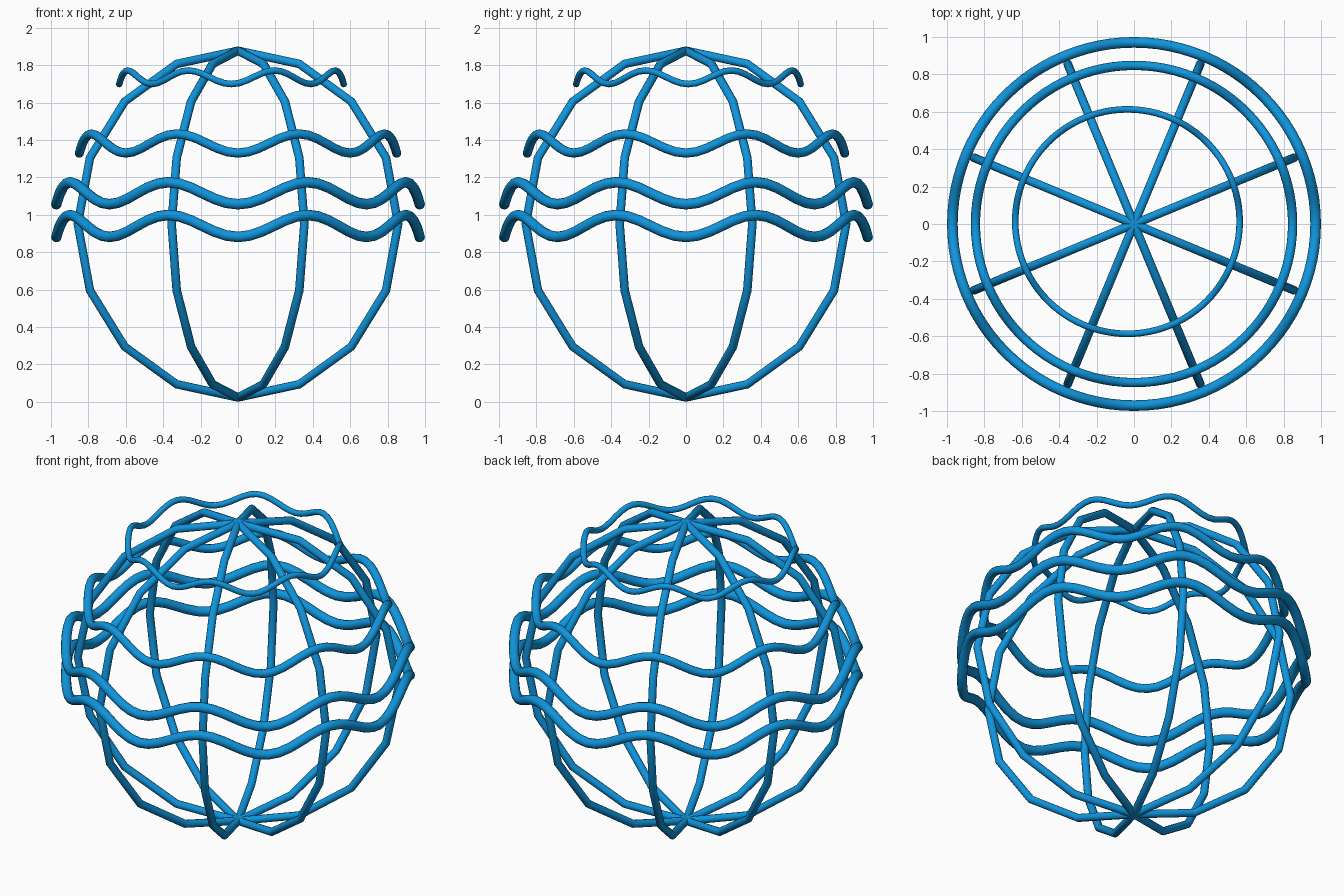
import bpy
from math import sin, cos, pi

if "Cube" in bpy.data.objects:
    bpy.data.objects.remove(bpy.data.objects["Cube"])

blue = bpy.data.materials.new("bright blue")
blue.diffuse_color = (0.005, 0.30, 0.72, 1)
blue.use_nodes = True
blue.node_tree.nodes["Principled BSDF"].inputs["Base Color"].default_value = blue.diffuse_color


def tube(name, points, radius, twist):
    """Closed round tube through the points, turned into a smooth mesh."""
    cu = bpy.data.curves.new(name, 'CURVE')
    cu.dimensions = '3D'
    cu.twist_mode = twist
    cu.bevel_depth = radius
    cu.bevel_resolution = 4
    sp = cu.splines.new('POLY')
    sp.points.add(len(points) - 1)
    for p, co in zip(sp.points, points):
        p.co = (*co, 1)
    sp.use_cyclic_u = True
    cu.materials.append(blue)
    ob = bpy.data.objects.new(name, cu)
    bpy.context.collection.objects.link(ob)
    bpy.ops.object.select_all(action='DESELECT')
    ob.select_set(True)
    bpy.context.view_layer.objects.active = ob
    bpy.ops.object.convert(target='MESH')
    bpy.ops.object.shade_smooth_by_angle(angle=0.6)


# Cage ribs: four upright sixteen-sided hoops crossing at the poles
R, MID = 0.927, 0.95
for k in range(4):
    a = pi / 8 + k * pi / 4
    pts = []
    for i in range(16):
        t = i * pi / 8
        pts.append((R * sin(t) * cos(a), R * sin(t) * sin(a), MID + R * cos(t)))
    tube(f"cage_rib_{k + 1}", pts, 0.023, 'MINIMUM')

# Wavy bands: radius, height, centre x, centre y (eight waves each)
bands = [(0.971, 0.940, 0, 0),
         (0.971, 1.115, 0, 0),
         (0.848, 1.381, 0, 0),
         (0.600, 1.735, -0.035, 0.013)]
N = 96
for k, (r, z, cx, cy) in enumerate(bands):
    pts = []
    for i in range(N):
        t = 2 * pi * i / N
        pts.append((cx + r * cos(t), cy + r * sin(t), z - 0.0605 * r * cos(8 * t)))
    tube(f"wavy_band_{k + 1}", pts, 0.0292 * r, 'Z_UP')
